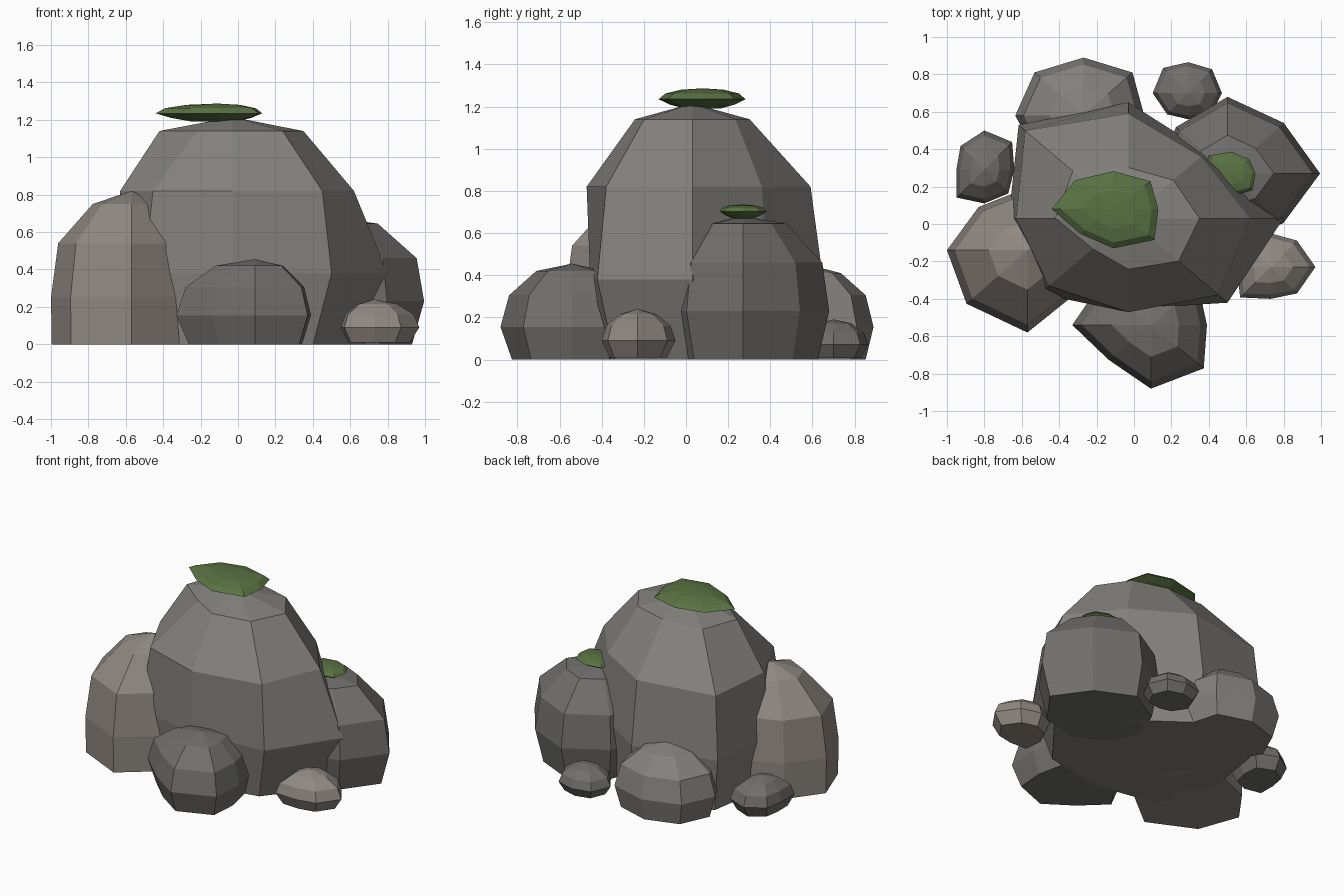
import bpy, bmesh
from math import sin, cos, pi


def material(name, rgb):
    m = bpy.data.materials.new(name)
    m.diffuse_color = (*rgb, 1)
    return m


STONE = material("stone", (0.23, 0.22, 0.205))
DARK = material("dark_stone", (0.165, 0.16, 0.153))
WARM = material("warm_stone", (0.28, 0.25, 0.225))
MOSS = material("moss", (0.10, 0.17, 0.055))


def rock(name, centre, rings, top, mat, aspect=1.0):
    """Faceted eight-sided boulder: rings are (height, eight radii), aspect squashes y."""
    cx, cy = centre
    bm = bmesh.new()
    loops = []
    for z, radii in rings:
        loops.append([bm.verts.new((cx + r * cos(i * pi / 4), cy + aspect * r * sin(i * pi / 4), z))
                      for i, r in enumerate(radii)])
    for a, b in zip(loops, loops[1:]):
        for i in range(8):
            j = (i + 1) % 8
            bm.faces.new((a[i], a[j], b[j], b[i]))
    bm.faces.new(loops[0][::-1])
    tip = bm.verts.new((cx, cy, top))
    for i in range(8):
        bm.faces.new((loops[-1][i], loops[-1][(i + 1) % 8], tip))
    me = bpy.data.meshes.new(name)
    bm.to_mesh(me)
    bm.free()
    me.materials.append(mat)
    ob = bpy.data.objects.new(name, me)
    bpy.context.collection.objects.link(ob)
    return ob


def scaled(profile, radii):
    """Repeat one outline at several heights: profile is (height, scale)."""
    return [(z, [r * s for r in radii]) for z, s in profile]


# Central boulder, radii start at +x and run anticlockwise
rock("main_boulder", (-0.03, 0.03), [
    (0, [0.72, 0.54, 0.71, 0.75, 0.60, 0.62, 0.53, 0.61]),
    (0.38, [0.83, 0.59, 0.73, 0.83, 0.64, 0.67, 0.57, 0.75]),
    (0.82, [0.65, 0.55, 0.66, 0.78, 0.60, 0.60, 0.59, 0.68]),
    (1.14, [0.38, 0.34, 0.32, 0.42, 0.39, 0.27, 0.32, 0.38])], 1.215, STONE, 0.85)

# Surrounding boulders
rock("left_boulder", (-0.57, -0.14), scaled(
    [(0, 0.99), (0.25, 1), (0.54, 0.91), (0.75, 0.48)],
    [0.36, 0.36, 0.38, 0.37, 0.43, 0.46, 0.50, 0.37]), 0.82, WARM, 0.88)
rock("right_boulder", (0.5, 0.27), scaled(
    [(0, 0.87), (0.23, 1), (0.46, 0.92), (0.645, 0.5)],
    [0.495, 0.425, 0.455, 0.39, 0.37, 0.37, 0.40, 0.42]), 0.68, DARK, 0.9)
rock("front_boulder", (0.09, -0.54), scaled(
    [(0, 0.84), (0.155, 1), (0.305, 0.88), (0.42, 0.5)],
    [0.30, 0.36, 0.38, 0.38, 0.42, 0.32, 0.415, 0.40]), 0.455, DARK, 0.82)
rock("back_boulder", (-0.27, 0.58), scaled(
    [(0, 0.88), (0.155, 1), (0.305, 0.88), (0.41, 0.5)],
    [0.325, 0.37, 0.352, 0.37, 0.365, 0.35, 0.35, 0.34]), 0.45, STONE, 0.88)

# Small stones
small = [(0.01, 0.78), (0.09, 1), (0.16, 0.87), (0.215, 0.5)]
rock("small_stone_right", (0.73, -0.23), scaled(
    small, [0.24, 0.20, 0.18, 0.17, 0.18, 0.23, 0.17, 0.20]), 0.24, WARM)
rock("small_stone_left", (-0.8, 0.29), scaled(
    small, [0.16, 0.21, 0.21, 0.18, 0.15, 0.21, 0.18, 0.18]), 0.24, DARK)
rock("small_stone_back", (0.29, 0.7), scaled(
    [(z * 0.8, s) for z, s in small],
    [0.18, 0.18, 0.165, 0.19, 0.19, 0.16, 0.14, 0.17]), 0.19, DARK)

# Moss caps
rock("moss_top", (-0.11, 0.08), scaled(
    [(1.19, 0.4), (1.21, 0.75), (1.235, 1), (1.262, 0.85), (1.28, 0.5)],
    [0.24, 0.28, 0.27, 0.29, 0.33, 0.25, 0.28, 0.31]), 1.287, MOSS, 0.75)
rock("moss_right", (0.52, 0.27), scaled(
    [(0.67, 0.4), (0.685, 0.75), (0.703, 1), (0.72, 0.85), (0.731, 0.5)],
    [0.13, 0.135, 0.145, 0.17, 0.14, 0.15, 0.15, 0.16]), 0.736, MOSS, 0.8)
